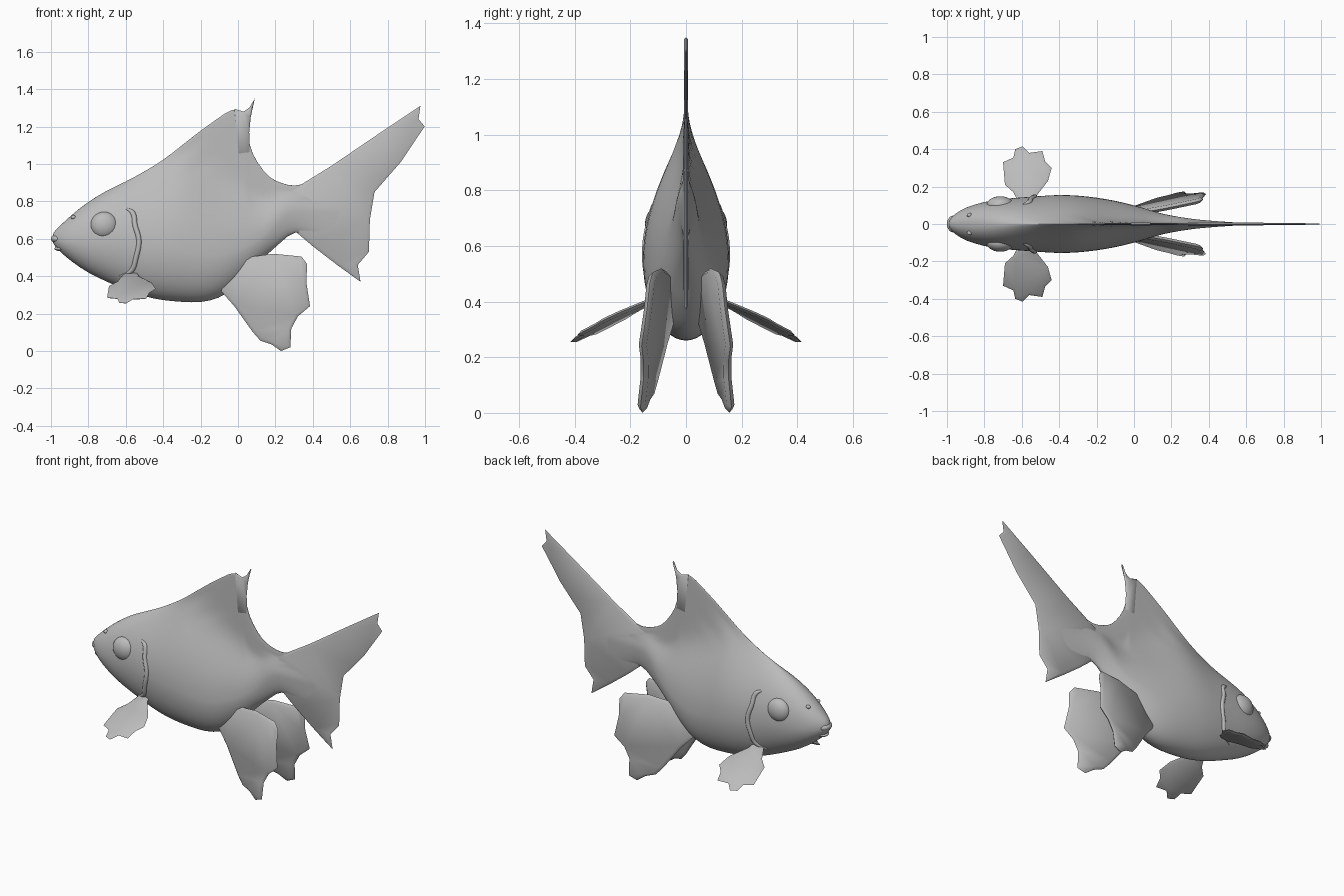
import bpy, bmesh, math
from mathutils import Vector

cube = bpy.data.objects.get("Cube")
if cube:
    bpy.data.objects.remove(cube)

grey = bpy.data.materials.new("plain grey")
grey.use_nodes = True
grey.diffuse_color = (0.5, 0.5, 0.5, 1)
grey.node_tree.nodes["Principled BSDF"].inputs["Base Color"].default_value = (0.5, 0.5, 0.5, 1)


def finish(name, bm, angle=40):
    bmesh.ops.recalc_face_normals(bm, faces=bm.faces)
    mesh = bpy.data.meshes.new(name)
    bm.to_mesh(mesh)
    bm.free()
    obj = bpy.data.objects.new(name, mesh)
    bpy.context.collection.objects.link(obj)
    mesh.materials.append(grey)
    bpy.ops.object.select_all(action='DESELECT')
    obj.select_set(True)
    bpy.context.view_layer.objects.active = obj
    bpy.ops.object.shade_smooth_by_angle(angle=math.radians(angle))
    return obj


# Body stations: x, belly height, back height (with dorsal fin), half width
STATIONS = [
    (-.995, .575, .63, .02), (-.95, .53, .67, .06), (-.9, .485, .72, .09),
    (-.8, .415, .8, .12), (-.7, .37, .86, .135), (-.6, .325, .905, .142),
    (-.5, .29, .96, .15), (-.4, .27, 1.02, .157), (-.3, .262, 1.1, .153),
    (-.2, .257, 1.18, .142), (-.1, .28, 1.25, .125), (-.03, .33, 1.3, .108),
    (.035, .39, 1.29, .09), (.055, .41, 1.1, .084), (.1, .46, 1.01, .07),
    (.17, .53, .92, .05), (.23, .58, .9, .04), (.3, .65, .875, .028),
    (.4, .615, .91, .018), (.5, .6, .92, .011), (.6, .6, .95, .005)]
BLADE = .007


def middle(x, low, high, w):
    """Height of the widest point of a section."""
    return low + min(.45 * (high - low), 1.8 * w + 1.2 * max(0, x - .15))


def half_width(x, z, low, high, w):
    """Round below, drawn in above to a thin blade where the fin rises."""
    mid = middle(x, low, high, w)
    if z <= mid:
        return w * math.sqrt(max(0, 1 - ((mid - z) / (mid - low)) ** 2))
    rise = high - mid
    flesh = min(rise, 3.4 * w)
    blend = min(1, max(0, (rise / w - 1.8) / 1.2))
    core = max(0, 1 - ((z - mid) / flesh) ** 2) ** (.5 + .8 * blend)
    blade = min(BLADE, w) * max(0, 1 - ((z - mid) / rise) ** 2) ** .25
    return blade + (w - min(BLADE, w)) * core


def body_width(x, z):
    """Half width of the body at a point on its side."""
    for a, b in zip(STATIONS, STATIONS[1:]):
        if a[0] <= x <= b[0]:
            f = (x - a[0]) / (b[0] - a[0])
            return half_width(x, z, *[p + (q - p) * f for p, q in zip(a[1:], b[1:])])


# Body with the dorsal fin growing out of the back
bm = bmesh.new()
rings = []
N = 64
for x, low, high, w in STATIONS:
    mid = middle(x, low, high, w)
    ring = []
    for i in range(N):
        c, s = math.cos(math.tau * i / N), math.sin(math.tau * i / N)
        z = mid + s * (high - mid if s > 0 else mid - low)
        ring.append(bm.verts.new((x, math.copysign(half_width(x, z, low, high, w), c), z)))
    rings.append(ring)
for r, q in zip(rings, rings[1:]):
    for i in range(N):
        j = (i + 1) % N
        bm.faces.new((r[i], r[j], q[j], q[i]))
bm.faces.new(rings[0])
bm.faces.new(rings[-1])
body = finish("body", bm, 70)
body.modifiers.new("smooth_skin", 'SUBSURF').levels = 1


# Fins: a ragged outline, padded on both sides towards the middle
def fin(name, outline, thick, place, rim=.016):
    bm = bmesh.new()
    for side in (1, -1):
        f = bm.faces.new([bm.verts.new((u, v, 0)) for u, v in outline])
        bm.normal_update()
        bmesh.ops.inset_individual(bm, faces=[f], thickness=rim)
        for v in f.verts:
            v.co.z = side * thick
    bmesh.ops.remove_doubles(bm, verts=bm.verts, dist=.0005)
    bmesh.ops.triangulate(bm, faces=[f for f in bm.faces if len(f.verts) > 4])
    for v in bm.verts:
        v.co = place(*v.co)
    return finish(name, bm, 60)


def upright(u, v, t):
    return Vector((u, t * (1.25 - u), v))


fin("tail_fin",
    [(.28, .86), (.33, .885), (.5, .99), (.75, 1.16), (.975, 1.31), (.965, 1.24),
     (.998, 1.2), (.93, 1.1), (.87, 1.01), (.8, .93), (.73, .85), (.705, .7),
     (.7, .53), (.64, .46), (.655, .37), (.53, .46), (.4, .56), (.3, .645)],
    .012, upright)
fin("dorsal_fin_tip",
    [(-.02, 1.295), (.03, 1.28), (.06, 1.3), (.09, 1.35), (.068, 1.25),
     (.06, 1.17), (.065, 1.06), (0, 1.05)], .006, upright, .008)

pelvic = [(-.1, .33), (-.03, .44), (.04, .5), (.19, .52), (.34, .505), (.37, .465),
          (.365, .37), (.385, .24), (.32, .185), (.285, .12), (.28, .02),
          (.23, 0), (.18, .035), (.12, .055), (.08, .1), (-.02, .24)]
pectoral = [(-.61, .1), (-.645, .17), (-.69, .21), (-.7, .33), (-.645, .355),
            (-.635, .4), (-.595, .415), (-.56, .38), (-.49, .39), (-.475, .335),
            (-.44, .3), (-.46, .23), (-.53, .14), (-.54, .1)]

for label, m in (("left", 1), ("right", -1)):
    # Paired belly fins, splayed outwards and backwards
    fin(label + "_pelvic_fin", pelvic, .014,
        lambda u, v, t: Vector((u, m * (.11 + .2 * u - .115 * v + t), v)))
    # Paired side fins, drooping sideways
    fin(label + "_pectoral_fin", pectoral, .009,
        lambda u, v, t: Vector((u, m * v, .465 - .5 * v + .12 * (u + .58) + t)))

    # Gill cover edge: a ridge lying on the flank
    cu = bpy.data.curves.new(label + "_gill_ridge", 'CURVE')
    cu.dimensions = '3D'
    cu.bevel_depth = .014
    cu.bevel_resolution = 3
    path = [(-.595, .76), (-.565, .74), (-.55, .67), (-.53, .59), (-.545, .5),
            (-.57, .43), (-.63, .4)]
    sp = cu.splines.new('BEZIER')
    sp.bezier_points.add(len(path) - 1)
    for i, (p, (x, z)) in enumerate(zip(sp.bezier_points, path)):
        p.co = (x, m * (body_width(x, z) - .003), z)
        p.radius = .4 if i in (0, len(path) - 1) else 1
        p.handle_left_type = p.handle_right_type = 'AUTO'
    cu.materials.append(grey)
    bpy.context.collection.objects.link(bpy.data.objects.new(label + "_gill_ridge", cu))


def blob(name, centre, size):
    bm = bmesh.new()
    bmesh.ops.create_uvsphere(bm, u_segments=24, v_segments=14, radius=1)
    for v in bm.verts:
        v.co = Vector(centre) + Vector(a * b for a, b in zip(v.co, size))
    finish(name, bm, 80)


# Eyes and nostrils sit on the flanks of the head
for label, m in (("left", 1), ("right", -1)):
    blob(label + "_eye", (-.715, m * (body_width(-.715, .67) - .025), .672), (.074, .048, .072))
    blob(label + "_nostril", (-.88, m * (body_width(-.88, .715) - .003), .715), (.014, .012, .011))

# Lips around a small open mouth
blob("upper_lip", (-.965, 0, .6), (.035, .045, .024))
blob("lower_lip", (-.945, 0, .547), (.037, .04, .013))
